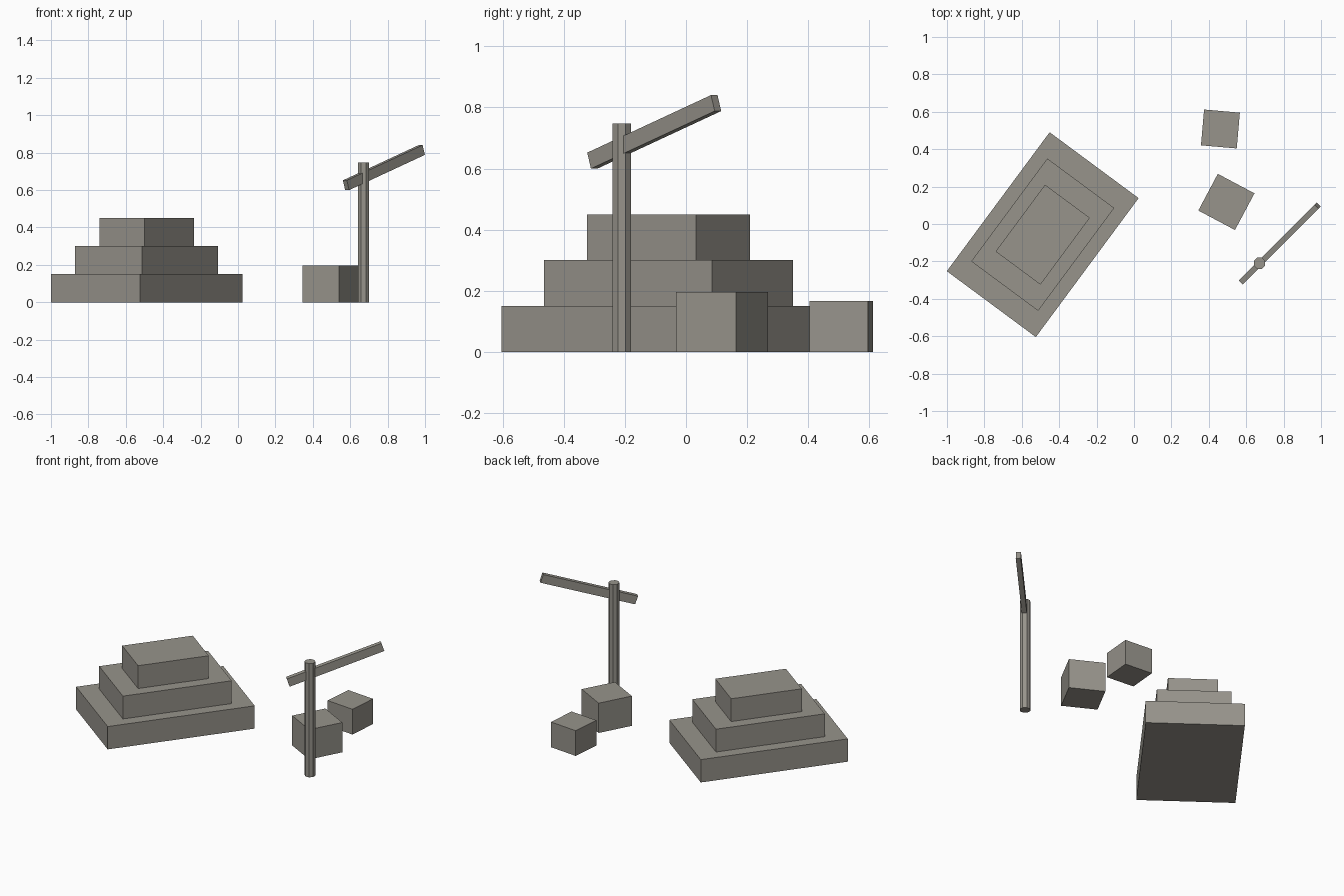
import bpy, bmesh, math
from mathutils import Matrix, Vector

if "Cube" in bpy.data.objects:
    bpy.data.objects.remove(bpy.data.objects["Cube"])

stone = bpy.data.materials.new("warm grey")
stone.diffuse_color = (0.31, 0.295, 0.26, 1)
stone.use_nodes = True
stone.node_tree.nodes["Principled BSDF"].inputs["Base Color"].default_value = stone.diffuse_color


def add_object(name, bm, location, turn, tilt=0):
    """Place the mesh, turned about z after tilting its x axis upward."""
    mesh = bpy.data.meshes.new(name)
    bm.to_mesh(mesh)
    bm.free()
    mesh.materials.append(stone)
    obj = bpy.data.objects.new(name, mesh)
    obj.matrix_world = (Matrix.Translation(location)
                        @ Matrix.Rotation(math.radians(turn), 4, 'Z')
                        @ Matrix.Rotation(math.radians(-tilt), 4, 'Y'))
    bpy.context.collection.objects.link(obj)


def box(name, center, size, turn, tilt=0):
    bm = bmesh.new()
    bmesh.ops.create_cube(bm, size=1)
    bmesh.ops.scale(bm, vec=Vector(size), verts=bm.verts)
    add_object(name, bm, center, turn, tilt)


# Stepped platform: three tiers, each smaller than the one below
for i, (length, width) in enumerate([(0.924, 0.592), (0.684, 0.445), (0.444, 0.298)]):
    box(f"platform_tier_{i + 1}", (-0.488, -0.057, 0.075 + 0.15 * i),
        (length, width, 0.15), 53.5)

# Two loose crates
box("large_crate", (0.494, 0.118, 0.098), (0.222, 0.222, 0.196), -28)
box("small_crate", (0.462, 0.508, 0.083), (0.192, 0.192, 0.166), -5)

# Eight-sided post
bm = bmesh.new()
bmesh.ops.create_cone(bm, cap_ends=True, segments=8, radius1=0.033,
                      radius2=0.033, depth=0.748)
add_object("post", bm, (0.671, -0.21, 0.374), 22.5)

# Tilted arm passing through the post
box("crane_arm", (0.78, -0.104, 0.72), (0.603, 0.03, 0.055), 45, 18.2)
